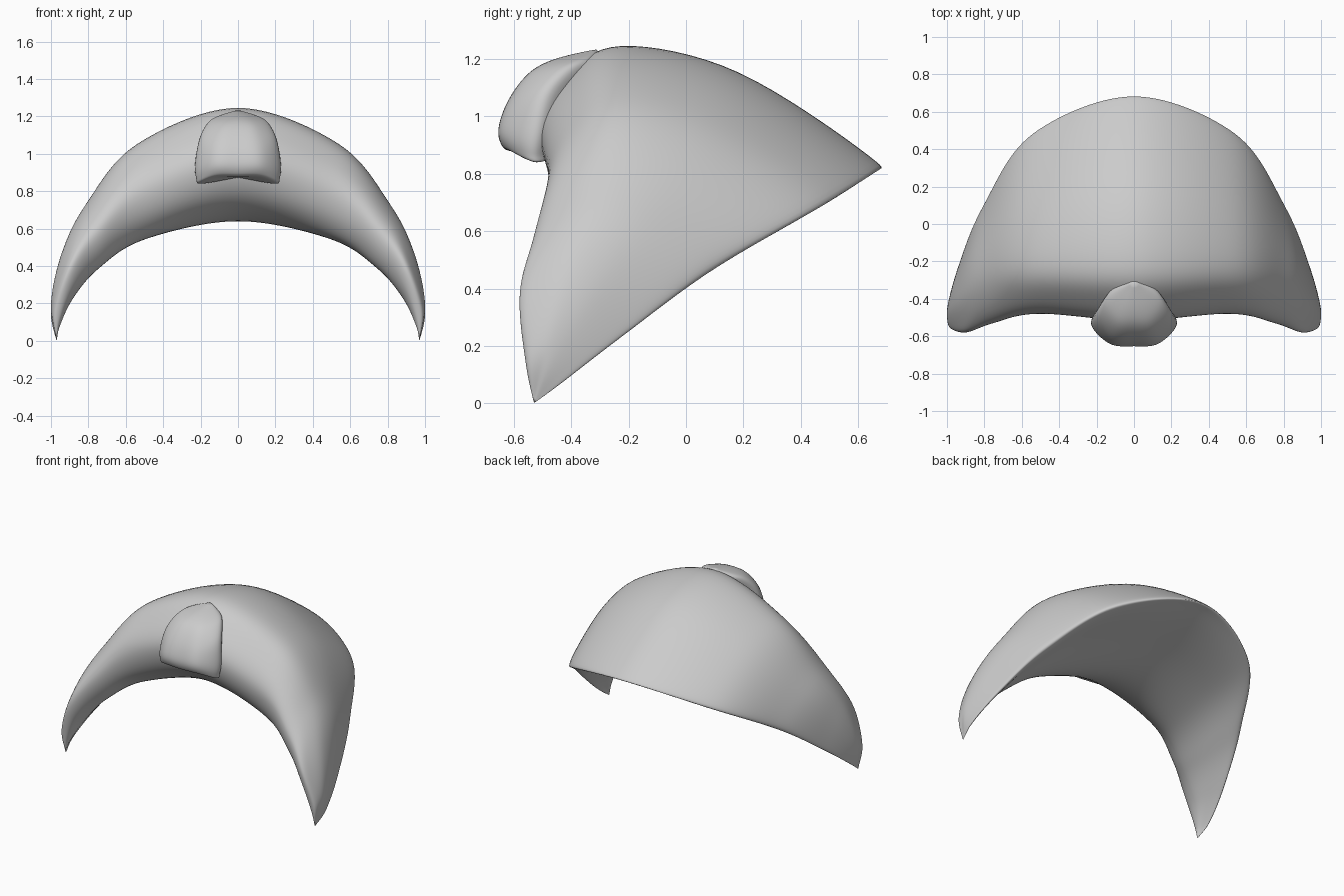
import bpy, bmesh
from mathutils import Vector

if "Cube" in bpy.data.objects:
    bpy.data.objects.remove(bpy.data.objects["Cube"])


def spline(pts, n, closed=False):
    """Smooth curve through all points, n steps per span."""
    if closed:
        p = [pts[-1]] + pts + pts[:2]
    else:
        p = [pts[0] * 2 - pts[1]] + pts + [pts[-1] * 2 - pts[-2]]
    out = []
    for i in range(1, len(p) - 2):
        a, b, c, d = p[i - 1:i + 3]
        for k in range(n):
            t = k / n
            out.append(0.5 * (2 * b + (c - a) * t + (2 * a - 5 * b + 4 * c - d) * t * t
                              + (3 * b - a - 3 * c + d) * t ** 3))
    return out + [p[-2].copy()]


def loft(name, half_rows, n_along, n_across, closed=False):
    """Mirror each half row over x = 0 and skin a smooth closed surface through the rows."""
    rows = []
    for half in half_rows:
        right = [Vector(p) for p in half]
        left = [Vector((-p.x, p.y, p.z)) for p in reversed(right[1:])]
        rows.append(spline(left + right, n_along))
    cols = [spline(list(c), n_across, closed) for c in zip(*rows)]
    bm = bmesh.new()
    grid = [[bm.verts.new(p) for p in c] for c in cols]
    for a, b in zip(grid, grid[1:]):
        for i in range(len(a) - 1):
            bm.faces.new((a[i], a[i + 1], b[i + 1], b[i]))
    bmesh.ops.remove_doubles(bm, verts=bm.verts, dist=0.001)
    bmesh.ops.recalc_face_normals(bm, faces=bm.faces)
    me = bpy.data.meshes.new(name)
    bm.to_mesh(me)
    bm.free()
    for f in me.polygons:
        f.use_smooth = True
    ob = bpy.data.objects.new(name, me)
    bpy.context.collection.objects.link(ob)
    m = ob.modifiers.new("smooth", "SUBSURF")
    m.levels = m.render_levels = 1
    return ob


# Shell: arcs from the middle to the side; back rim, crown, front, underside
shell = [
    [(0, .625, .805), (.54, .43, .67), (.795, .07, .45), (.925, -.22, .235), (.98, -.42, .08)],
    [(0, .645, .86), (.54, .455, .74), (.81, .08, .52), (.94, -.23, .28), (.99, -.43, .11)],
    [(0, .18, 1.16), (.54, .09, .975), (.825, -.12, .67), (.95, -.31, .41), (1, -.46, .16)],
    [(0, -.23, 1.25), (.54, -.23, 1.055), (.81, -.29, .735), (.94, -.41, .475), (1, -.49, .2)],
    [(0, -.42, 1.14), (.52, -.4, .96), (.79, -.45, .68), (.92, -.52, .44), (.992, -.54, .18)],
    [(0, -.52, .97), (.51, -.48, .81), (.76, -.53, .59), (.9, -.58, .39), (.978, -.56, .16)],
    [(0, -.43, .755), (.5, -.43, .63), (.745, -.5, .46), (.88, -.55, .29), (.957, -.55, .11)],
    [(0, -.15, .638), (.5, -.27, .54), (.745, -.4, .385), (.88, -.47, .23), (.952, -.52, .08)],
    [(0, .25, .71), (.52, .1, .61), (.77, -.15, .41), (.9, -.35, .225), (.965, -.48, .075)],
]
tip = (0.97, -0.53, 0.0)
loft("hair_shell", [row + [tip] for row in shell], 7, 4, closed=True)

# Tuft rings: front y, front z, half width, side y, side z, back y
rings = [
    (-.61, .878, .2, -.52, .838, -.44),
    (-.643, .90, .225, -.53, .86, -.43),
    (-.653, .96, .234, -.52, .94, -.42),
    (-.618, 1.06, .212, -.49, 1.075, -.38),
    (-.545, 1.155, .17, -.425, 1.16, -.32),
    (-.45, 1.203, .115, -.365, 1.2, -.29),
]
tuft = [[(0, fy, fz), (w * .57, fy + .013, fz - .003), (w, sy, sz), (w * .5, by - .01, fz - .015), (0, by, fz - .02)]
        for fy, fz, w, sy, sz, by in rings]
loft("front_tuft", [[(0, -.51, .875)] * 5] + tuft + [[(0, -.31, 1.235)] * 5], 4, 3)
